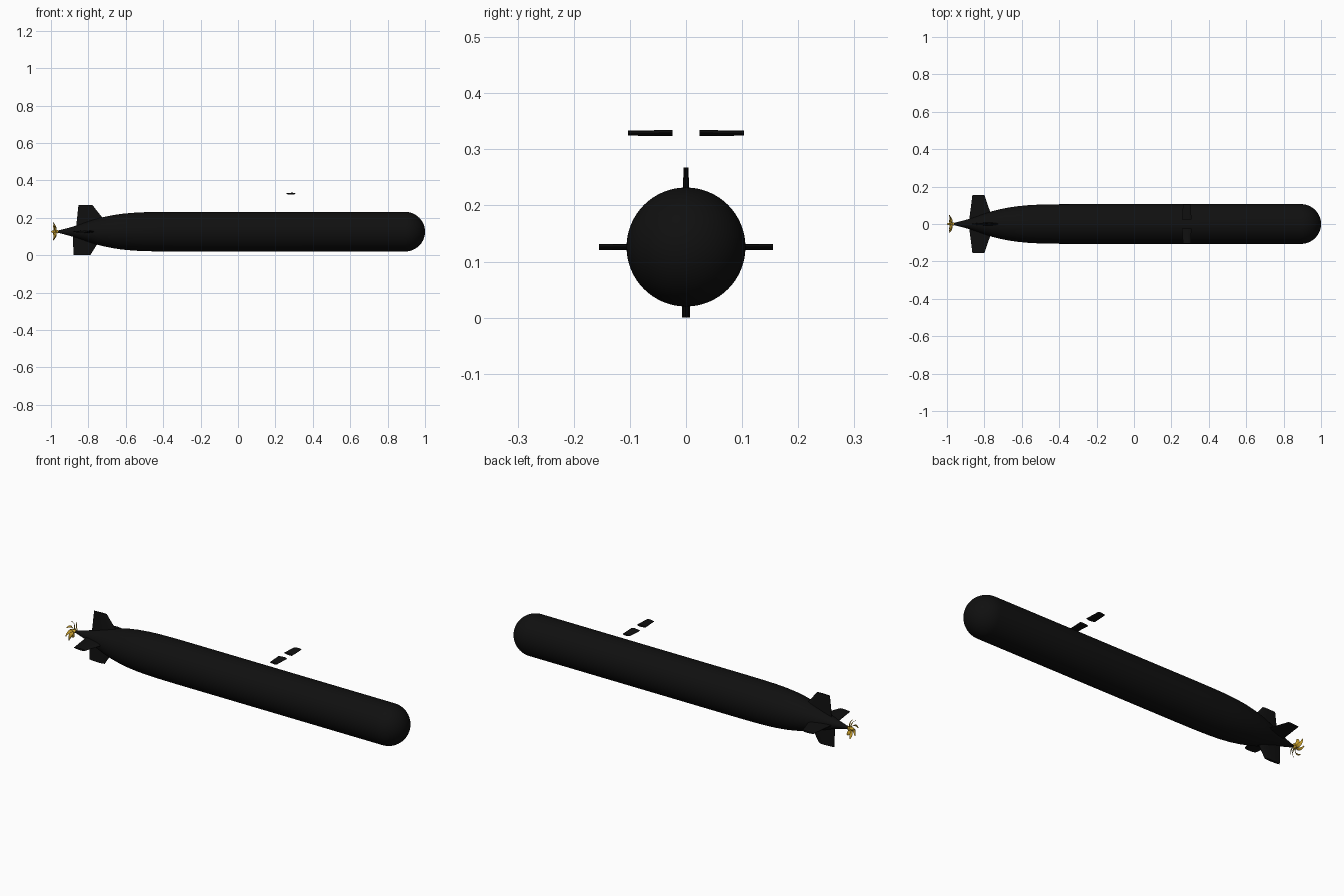
import bpy, bmesh, math
from mathutils import Vector

if "Cube" in bpy.data.objects:
    bpy.data.objects.remove(bpy.data.objects["Cube"])

AXIS_Z = 0.126


def mat(name, col):
    m = bpy.data.materials.new(name)
    m.diffuse_color = (*col, 1)
    m.use_nodes = True
    m.node_tree.nodes["Principled BSDF"].inputs["Base Color"].default_value = m.diffuse_color
    return m


BLACK = mat("hull black", (0.005, 0.005, 0.005))
GOLD = mat("propeller bronze", (0.55, 0.33, 0.025))


def finish(name, bm, material, angle=35):
    bmesh.ops.remove_doubles(bm, verts=bm.verts, dist=1e-6)
    bmesh.ops.recalc_face_normals(bm, faces=bm.faces)
    me = bpy.data.meshes.new(name)
    bm.to_mesh(me)
    bm.free()
    ob = bpy.data.objects.new(name, me)
    bpy.context.collection.objects.link(ob)
    me.materials.append(material)
    bpy.ops.object.select_all(action='DESELECT')
    ob.select_set(True)
    bpy.context.view_layer.objects.active = ob
    bpy.ops.object.shade_smooth_by_angle(angle=math.radians(angle))
    return ob


def loft(bm, rings):
    """Skin a list of closed rings and cap both ends."""
    vs = [[bm.verts.new(p) for p in r] for r in rings]
    n = len(vs[0])
    for a, b in zip(vs, vs[1:]):
        for i in range(n):
            j = (i + 1) % n
            bm.faces.new((a[i], a[j], b[j], b[i]))
    bm.faces.new(vs[0])
    bm.faces.new(vs[-1])


def lathe(name, profile, material, n=64):
    bm = bmesh.new()
    loft(bm, [[(x, r * math.cos(2 * math.pi * i / n),
                AXIS_Z + r * math.sin(2 * math.pi * i / n)) for i in range(n)]
              for x, r in profile])
    return finish(name, bm, material)


# Hull: tapered tail, cylinder body, rounded nose
profile = [(-0.972, 0.004), (-0.95, 0.009), (-0.90, 0.022), (-0.86, 0.034),
           (-0.80, 0.055), (-0.76, 0.068), (-0.72, 0.078), (-0.67, 0.088),
           (-0.62, 0.0955), (-0.56, 0.101), (-0.50, 0.104), (-0.42, 0.1055),
           (-0.32, 0.106), (0.3, 0.106)]
profile += [(0.893 + 0.107 * math.sin(t * math.pi / 36),
             max(0.106 * math.cos(t * math.pi / 36), 0.0005)) for t in range(19)]
lathe("hull", profile, BLACK)

# Foil half-thickness along the chord (0 = trailing edge, 1 = leading edge)
FOIL = [(0, 0.25), (0.3, 0.75), (0.65, 1), (0.88, 0.75), (1, 0.12)]


def fin(name, root, tip, direction, across, base):
    """root and tip: (span, trailing x, leading x, thickness)."""
    bm = bmesh.new()
    d, a, o = Vector(direction), Vector(across), Vector(base)
    rings = []
    for s, x0, x1, th in (root, tip):
        pts = [(x0 + (x1 - x0) * c, h * th / 2) for c, h in FOIL]
        pts += [(x, -h) for x, h in reversed(pts)]
        rings.append([o + d * s + a * h + Vector((x, 0, 0)) for x, h in pts])
    loft(bm, rings)
    return finish(name, bm, BLACK)


# Stern fins
C = (0, 0, AXIS_Z)
fin("upper_rudder", (0.02, -0.866, -0.682, 0.020), (0.142, -0.853, -0.778, 0.008),
    (0, 0, 1), (0, 1, 0), C)
fin("lower_rudder", (0.02, -0.882, -0.724, 0.016), (0.126, -0.88, -0.79, 0.014),
    (0, 0, -1), (0, 1, 0), C)
for side, label in ((1, "left"), (-1, "right")):
    fin("stern_plane_" + label, (0.015, -0.882, -0.752, 0.014),
        (0.155, -0.864, -0.80, 0.010), (0, side, 0), (0, 0, 1), C)
    # Forward diving planes, standing clear above the hull
    fin("forward_plane_" + label, (0.024, 0.257, 0.307, 0.011),
        (0.103, 0.262, 0.304, 0.009), (0, side, 0), (0, 0, 1), (0, 0, 0.329))

# Propeller hub
lathe("propeller_hub", [(-1.0, 0.001), (-0.995, 0.005), (-0.985, 0.008),
                        (-0.965, 0.0085), (-0.96, 0.006)], GOLD, 24)

# Propeller: seven skewed, pitched blades
bm = bmesh.new()
for k in range(7):
    rings = []
    for i in range(9):
        t = i / 8
        r = 0.005 + 0.045 * t
        skew = 2 * math.pi * k / 7 + 0.7 * t * t
        chord = 0.010 + 0.009 * math.sin(math.pi * t) - 0.005 * t
        pitch = math.radians(60 - 30 * t)
        ring = []
        for u, w in ((-0.5, 0), (0, 0.0011), (0.5, 0), (0, -0.0011)):
            x = -0.975 - 0.013 * t * t + u * chord * math.sin(pitch) + w
            ang = skew + u * chord * math.cos(pitch) / max(r, 0.01)
            ring.append((x, r * math.cos(ang), AXIS_Z + r * math.sin(ang)))
        rings.append(ring)
    loft(bm, rings)
finish("propeller_blades", bm, GOLD)
